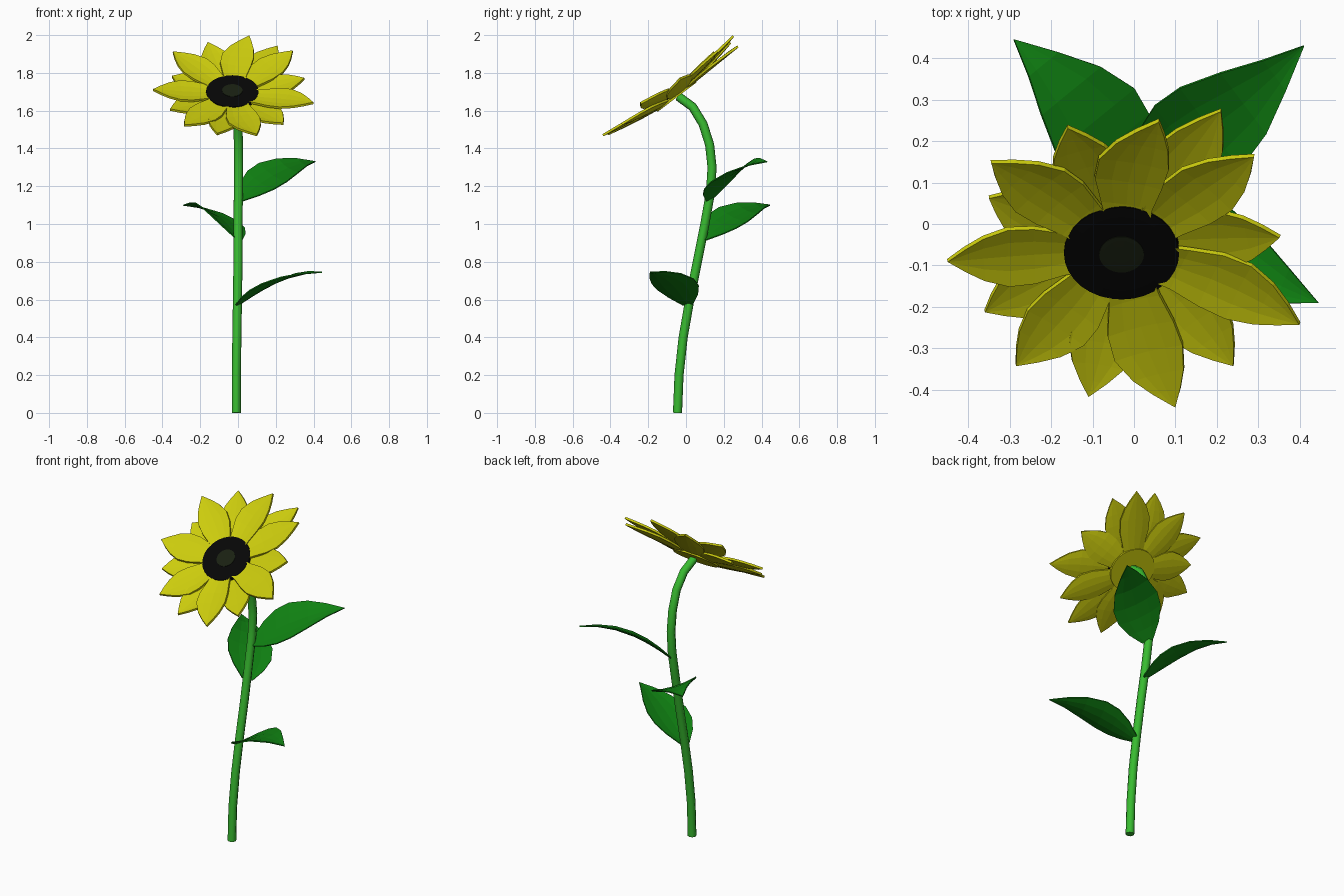
import bpy, bmesh, math
from mathutils import Vector, Matrix

if "Cube" in bpy.data.objects:
    bpy.data.objects.remove(bpy.data.objects["Cube"])


def material(name, rgb):
    m = bpy.data.materials.new(name)
    m.diffuse_color = (*rgb, 1)
    m.use_nodes = True
    m.node_tree.nodes["Principled BSDF"].inputs["Base Color"].default_value = m.diffuse_color
    return m


YELLOW = material("petal_yellow", (0.6, 0.6, 0.004))
LEAF = material("leaf_green", (0.005, 0.22, 0.006))
STEM = material("stem_green", (0.04, 0.5, 0.03))
BLACK = material("seed_black", (0.002, 0.002, 0.002))
OLIVE = material("seed_olive", (0.01, 0.015, 0.006))


def mesh_object(name, bm, mat):
    bmesh.ops.recalc_face_normals(bm, faces=bm.faces)
    me = bpy.data.meshes.new(name)
    bm.to_mesh(me)
    bm.free()
    me.materials.append(mat)
    ob = bpy.data.objects.new(name, me)
    bpy.context.collection.objects.link(ob)
    return ob


def profile_width(t, profile):
    for (a, wa), (b, wb) in zip(profile, profile[1:]):
        if t <= b:
            return wa + (wb - wa) * (t - a) / (b - a)
    return profile[-1][1]


def blade(name, spine, side, up, profile, cup, thick, mat):
    """Sheet along spine(t): half widths from profile, edges raised by cup."""
    bm = bmesh.new()
    rows = []
    for t, _ in profile[:-1]:
        w = profile_width(t, profile)
        rows.append([bm.verts.new(spine(t) + side * w * s + up * cup * w * s * s)
                     for s in (-1, -0.5, 0, 0.5, 1)])
    for r0, r1 in zip(rows, rows[1:]):
        for i in range(4):
            bm.faces.new((r0[i], r0[i + 1], r1[i + 1], r1[i]))
    tip = bm.verts.new(spine(1))
    for i in range(4):
        bm.faces.new((rows[-1][i], rows[-1][i + 1], tip))
    ob = mesh_object(name, bm, mat)
    mod = ob.modifiers.new("thickness", 'SOLIDIFY')
    mod.thickness = thick
    mod.offset = 0
    return ob


# Curved stem
path = [(-0.009, -0.045, 0), (-0.009, -0.037, 0.2), (-0.006, -0.015, 0.4),
        (-0.003, 0.02, 0.6), (0, 0.06, 0.8), (0, 0.1, 1.0), (0.002, 0.13, 1.17),
        (0.003, 0.138, 1.3), (0.002, 0.125, 1.42), (0, 0.09, 1.53),
        (-0.01, 0.035, 1.62), (-0.025, -0.04, 1.675)]
cu = bpy.data.curves.new("stem", 'CURVE')
cu.dimensions = '3D'
cu.bevel_depth = 0.024
cu.bevel_resolution = 2
cu.use_fill_caps = True
sp = cu.splines.new('POLY')
sp.points.add(len(path) - 1)
for p, co in zip(sp.points, path):
    p.co = (*co, 1)
cu.materials.append(STEM)
stem = bpy.data.objects.new("stem", cu)
bpy.context.collection.objects.link(stem)
bpy.context.view_layer.objects.active = stem
stem.select_set(True)
bpy.ops.object.convert(target='MESH')
bpy.ops.object.shade_smooth_by_angle(angle=math.radians(50))

# Leaves: base on the stem, tip, roll about the midrib, sideways bow
LEAF_SHAPE = [(0, 0.03), (0.12, 0.085), (0.25, 0.118), (0.4, 0.122),
              (0.6, 0.092), (0.8, 0.046), (1, 0)]
UP = Vector((0, 0, 1))
leaves = [("upper_right_leaf", (0.01, 0.13, 1.13), (0.41, 0.43, 1.33), 0.4, -0.025),
          ("left_leaf", (0, 0.09, 0.92), (-0.29, 0.445, 1.1), 0.3, -0.03),
          ("lower_right_leaf", (0, 0.01, 0.57), (0.445, -0.19, 0.745), 0.1, 0)]
for name, base, tip, roll, bow in leaves:
    base, tip = Vector(base), Vector(tip)
    flat = (tip - base) * Vector((1, 1, 0))
    side = UP.cross(flat).normalized()

    def spine(t, base=base, flat=flat, side=side, rise=tip.z - base.z, bow=bow):
        return (base + flat * t + side * bow * math.sin(math.pi * t)
                + UP * rise * (1 - (1 - t) ** 1.9))
    blade(name, spine, side + UP * roll, UP, LEAF_SHAPE, 0.15, 0.006, LEAF)

# Flower head plane, facing forward and up
tilt = math.radians(37)
N = Vector((0, -math.sin(tilt), math.cos(tilt)))
C = Vector((-0.03, -0.068, 1.70)) - N * 0.015
HEAD = Matrix.Translation(C) @ Matrix.Rotation(tilt, 4, 'X')

# Petals: tip position, layer, sideways bow of the body
PETAL_SHAPE = [(0, 0.05), (0.2, 0.064), (0.4, 0.083), (0.58, 0.086),
               (0.75, 0.064), (0.88, 0.034), (1, 0)]
tips = [(0.06, 0.25, 1.995, 1, 0.03), (0.21, 0.275, 1.94, 0, 0),
        (0.29, 0.165, 1.915, 1, 0), (0.352, -0.03, 1.77, 0, 0),
        (0.40, -0.24, 1.64, 1, 0.015), (0.24, -0.34, 1.53, 0, 0.01),
        (0.10, -0.44, 1.47, 1, -0.02), (-0.11, -0.415, 1.475, 0, 0.01),
        (-0.285, -0.34, 1.52, 1, 0.01), (-0.36, -0.21, 1.605, 0, 0),
        (-0.45, -0.088, 1.71, 1, 0), (-0.35, 0.065, 1.78, 0, 0),
        (-0.345, 0.15, 1.91, 1, -0.01), (-0.16, 0.235, 1.96, 0, 0)]
for k, (x, y, z, layer, bow) in enumerate(tips):
    d = Vector((x, y, z)) - C
    lift = d.dot(N)
    flat = d - N * lift
    u, length = flat.normalized(), flat.length
    side = N.cross(u)

    def spine(t, u=u, side=side, length=length, lift=lift, layer=layer, bow=bow):
        r = 0.07 + (length - 0.07) * t
        base = (0.006 if layer else -0.012) * (1 - t)
        return C + u * r + side * bow * math.sin(math.pi * t) + N * (lift * t ** 1.5 + base)
    blade(f"petal_{k + 1}", spine, side, N, PETAL_SHAPE, 0.1, 0.012, YELLOW)


def disc(name, r, low, high, dome, mat, seg=32):
    """Shallow domed disc lying in the flower head plane."""
    bm = bmesh.new()
    rings = [(r, low), (r, high), (r * 0.8, high + dome * 0.5), (r * 0.45, high + dome * 0.9)]
    loops = [[bm.verts.new((a * math.cos(i * math.tau / seg), a * math.sin(i * math.tau / seg), h))
              for i in range(seg)] for a, h in rings]
    for l0, l1 in zip(loops, loops[1:]):
        for i in range(seg):
            j = (i + 1) % seg
            bm.faces.new((l0[i], l0[j], l1[j], l1[i]))
    bm.faces.new(loops[0])
    bm.faces.new(loops[-1])
    bm.transform(HEAD)
    return mesh_object(name, bm, mat)


# Seed disc, its olive centre, and the yellow backing
disc("flower_back", 0.13, -0.02, 0.0, 0, YELLOW)
disc("seed_disc", 0.139, 0.0, 0.02, 0.003, BLACK)
disc("seed_centre", 0.054, 0.015, 0.025, 0.001, OLIVE)
